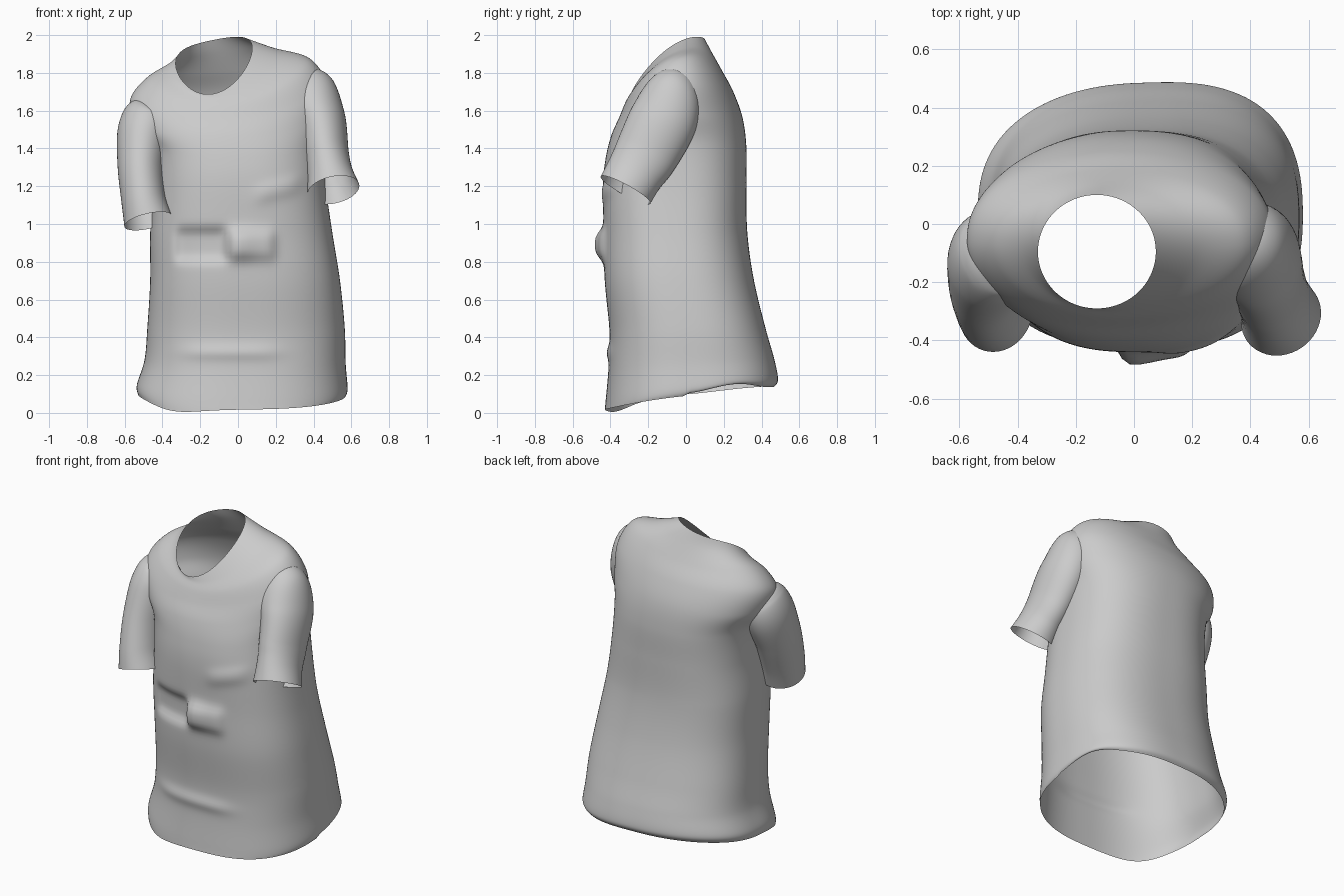
import bpy, math
from mathutils import Vector

if "Cube" in bpy.data.objects:
    bpy.data.objects.remove(bpy.data.objects["Cube"])


def spline(rows, per):
    """Catmull-Rom interpolation through rows of numbers."""
    out, n = [], len(rows)
    for i in range(n - 1):
        a, b, c, d = rows[max(i - 1, 0)], rows[i], rows[i + 1], rows[min(i + 2, n - 1)]
        for k in range(per):
            t = k / per
            out.append([0.5 * (2 * q + (r - p) * t + (2 * p - 5 * q + 4 * r - s) * t * t
                        + (3 * q - p - 3 * r + s) * t ** 3) for p, q, r, s in zip(a, b, c, d)])
    out.append(list(rows[-1]))
    return out


def loft(name, rings):
    """Open shell through closed rings of equal length."""
    n = len(rings[0])
    verts = [p for r in rings for p in r]
    faces = [(i * n + j, i * n + (j + 1) % n, (i + 1) * n + (j + 1) % n, (i + 1) * n + j)
             for i in range(len(rings) - 1) for j in range(n)]
    me = bpy.data.meshes.new(name)
    me.from_pydata(verts, [], faces)
    me.polygons.foreach_set("use_smooth", [True] * len(faces))
    ob = bpy.data.objects.new(name, me)
    bpy.context.collection.objects.link(ob)
    return ob


def step(x, a, b, soft):
    """Soft plateau between a and b."""
    return 1 / (1 + math.exp(-(x - a) / soft)) / (1 + math.exp((x - b) / soft))


def creases(x, z):
    """Outward push of the cloth on the front: waist recess, lump and folds."""
    recess = -0.035 * step(x, -0.32, -0.06, 0.012) * step(z, 0.81, 0.97, 0.012)
    lump = 0.055 * step(x, -0.05, 0.19, 0.012) * step(z, 0.82, 0.96, 0.016)
    lump *= 1 - 0.45 * step(x, 0.06, 0.3, 0.03)
    ridge = 0.015 * step(x, 0.10, 0.32, 0.02) * step(z + 0.25 * (0.2 - x), 1.14, 1.22, 0.015)
    hem_fold = 0.014 * step(x, -0.28, 0.2, 0.04) * math.exp(-((z - 0.32) / 0.04) ** 2)
    return recess + lump + ridge + hem_fold


# body: left, right, front, back extents, heights at left, right, front, back, roundness
body = [
    (-.53, .57, -.43, .465, .10, .09, .02, .14, 2.5),
    (-.535, .58, -.425, .485, .15, .13, .07, .18, 2.5),
    (-.495, .57, -.41, .465, .28, .26, .24, .29, 2.5),
    (-.48, .565, -.405, .42, .45, .45, .43, .45, 2.5),
    (-.465, .54, -.43, .36, .7, .7, .7, .7, 2.5),
    (-.465, .50, -.435, .325, .95, .95, .95, .95, 2.5),
    (-.45, .465, -.44, .32, 1.2, 1.2, 1.2, 1.2, 2.5),
    (-.47, .45, -.425, .32, 1.4, 1.42, 1.35, 1.4, 2.4),
    (-.55, .475, -.395, .30, 1.53, 1.57, 1.47, 1.56, 2.2),
    (-.57, .475, -.355, .25, 1.66, 1.73, 1.56, 1.70, 2.1),
    (-.485, .385, -.325, .19, 1.765, 1.865, 1.63, 1.81, 2.05),
    (-.375, .21, -.30, .135, 1.82, 1.90, 1.67, 1.91, 2.0),
    (-.33, .075, -.29, .10, 1.85, 1.93, 1.69, 1.975, 2.0),
]
rings = []
for i, (xl, xr, yf, yb, zl, zr, zf, zb, p) in enumerate(spline(body, 12)):
    ring = []
    for j in range(160):
        a = 2 * math.pi * j / 160
        c, s = math.cos(a), math.sin(a)
        x = (xl + xr) / 2 + (xr - xl) / 2 * math.copysign(abs(c) ** (2 / p), c)
        y = (yf + yb) / 2 + (yb - yf) / 2 * math.copysign(abs(s) ** (2 / p), s)
        mid = (zl + zr) / 2
        z = mid + (zr - zl) / 2 * c + (zb - zf) / 2 * s + ((zb + zf) / 2 - mid) * s * s
        # uneven hem: dips at front left, lifts along the right, back swings to the right
        fade = max(0, 1 - i / 24)
        z -= 0.03 * fade * math.exp(-((a - 4.1) / 0.4) ** 2)
        z += 0.04 * fade * math.exp(-((a - 0.4) / 0.4) ** 2)
        y += 0.05 * max(0, 1 - i / 60) * c * max(s, 0)
        if s < 0:
            y -= creases(x, z)
        ring.append((x, y, z))
    rings.append(ring)
loft("shirt_body", rings)


def sleeve(name, path):
    """Tube along x, y, z with side radius and front-back radius."""
    pts, rings = spline(path, 10), []
    for i, (x, y, z, ru, rv) in enumerate(pts):
        t = (Vector(pts[min(i + 1, len(pts) - 1)][:3]) - Vector(pts[max(i - 1, 0)][:3])).normalized()
        u = t.cross(Vector((0, 1, 0))).normalized()
        v = u.cross(t)
        rings.append([Vector((x, y, z)) + u * ru * math.cos(k * math.pi / 24)
                      + v * rv * math.sin(k * math.pi / 24) for k in range(48)])
    return loft(name, rings)


# sleeves, arms bent forward, open at the cuffs
sleeve("left_sleeve", [
    (-.44, -.09, 1.60, .10, .10), (-.465, -.10, 1.56, .14, .15), (-.50, -.13, 1.47, .14, .17),
    (-.515, -.20, 1.30, .122, .16), (-.50, -.265, 1.13, .118, .15), (-.475, -.30, 1.015, .13, .145)])
sleeve("right_sleeve", [
    (.30, -.06, 1.71, .09, .08), (.355, -.07, 1.68, .165, .15), (.43, -.12, 1.55, .14, .18),
    (.465, -.21, 1.37, .122, .17), (.485, -.27, 1.27, .122, .155), (.505, -.32, 1.18, .14, .15)])
